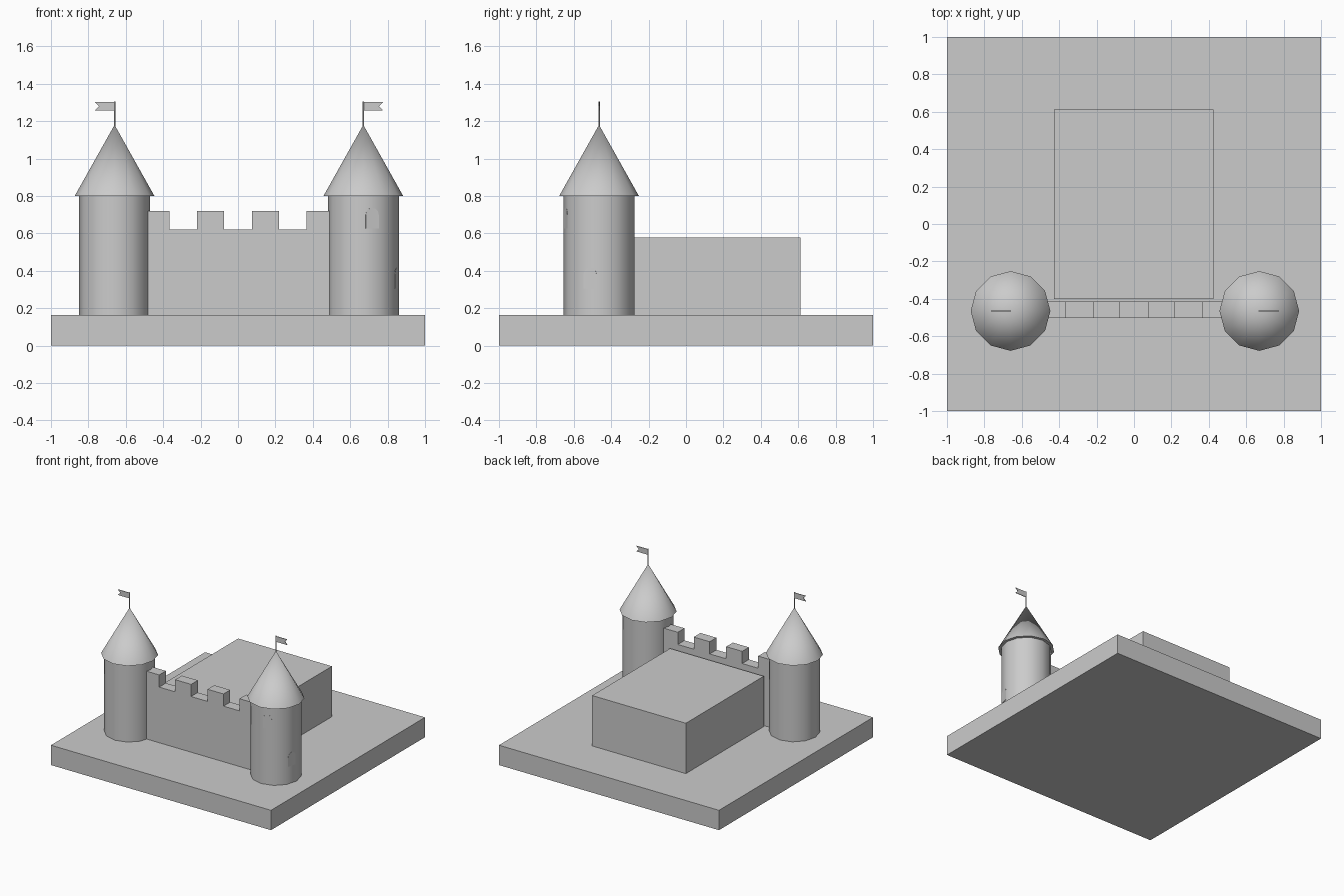
import bpy, bmesh, math
from mathutils import Matrix, Vector

cube = bpy.data.objects.get("Cube")
if cube:
    bpy.data.objects.remove(cube, do_unlink=True)

GREY = (0.6, 0.6, 0.6, 1.0)
stone = bpy.data.materials.new("stone_grey")
stone.use_nodes = True
stone.diffuse_color = GREY
stone.node_tree.nodes["Principled BSDF"].inputs["Base Color"].default_value = GREY

GROUND = 0.163
SIDES = 12
TOWER_Y = -0.465


def finish(name, bm, smooth=None):
    """Turn a bmesh into an object; smooth is an edge angle in degrees."""
    bmesh.ops.recalc_face_normals(bm, faces=bm.faces)
    mesh = bpy.data.meshes.new(name)
    if smooth:
        for f in bm.faces:
            f.smooth = len(f.verts) <= 4
        for e in bm.edges:
            e.smooth = e.calc_face_angle(0) < math.radians(smooth)
    bm.to_mesh(mesh)
    bm.free()
    mesh.materials.append(stone)
    obj = bpy.data.objects.new(name, mesh)
    bpy.context.collection.objects.link(obj)
    return obj


def box(name, x0, x1, y0, y1, z0, z1):
    bm = bmesh.new()
    size = Matrix.Diagonal((x1 - x0, y1 - y0, z1 - z0, 1))
    centre = Matrix.Translation(((x0 + x1) / 2, (y0 + y1) / 2, (z0 + z1) / 2))
    bmesh.ops.create_cube(bm, size=1, matrix=centre @ size)
    return finish(name, bm)


def round_part(name, x, r0, r1, z0, z1, sides=SIDES, smooth=50):
    bm = bmesh.new()
    bmesh.ops.create_cone(bm, cap_ends=True, segments=sides, radius1=r0, radius2=r1,
                          depth=z1 - z0,
                          matrix=Matrix.Translation((x, TOWER_Y, (z0 + z1) / 2)))
    bmesh.ops.remove_doubles(bm, verts=bm.verts, dist=1e-5)
    return finish(name, bm, smooth)


def plate(name, outline, depth, matrix):
    """Extrude an outline in the local xz plane along local y."""
    bm = bmesh.new()
    face = bm.faces.new([bm.verts.new((x, 0, z)) for x, z in outline])
    new = bmesh.ops.extrude_face_region(bm, geom=[face])["geom"]
    bmesh.ops.translate(bm, vec=(0, depth, 0),
                        verts=[v for v in new if isinstance(v, bmesh.types.BMVert)])
    bm.transform(matrix)
    return finish(name, bm)


# Ground slab and main hall
box("base", -1, 1, -1, 1, 0, GROUND)
box("hall", -0.427, 0.425, -0.4, 0.612, GROUND, 0.577)

# Front wall as one crenellated outline
wall = [(-0.51, GROUND), (-0.51, 0.72)]
for a, b in ((-0.365, -0.22), (-0.075, 0.075), (0.22, 0.365)):
    wall += [(a, 0.72), (a, 0.62), (b, 0.62), (b, 0.72)]
wall += [(0.52, 0.72), (0.52, GROUND)]
plate("front_wall", wall, 0.087, Matrix.Translation((0, -0.502, 0)))

# Towers with pointed roofs, poles and swallowtail flags
FLAG = [(0, 1.257), (0.105, 1.257), (0.083, 1.28), (0.105, 1.302), (0, 1.302)]
for side, x, out in (("right", -0.66, -1), ("left", 0.67, 1)):
    round_part(side + "_tower", x, 0.19, 0.19, GROUND, 0.802)
    round_part(side + "_roof", x, 0.213, 0, 0.80, 1.18)
    round_part(side + "_flagpole", x, 0.004, 0.004, 1.16, 1.305, 8)
    plate(side + "_flag", [(px * out, pz) for px, pz in FLAG], 0.005,
          Matrix.Translation((x, TOWER_Y - 0.0025, 0)))

# Narrow arched window plates on the left tower's flat sides
W = 0.036
arch = [(-W, -0.055), (W, -0.055)]
arch += [(W * math.cos(t * math.pi / 6), 0.02 + W * math.sin(t * math.pi / 6))
         for t in range(7)]
apothem = 0.19 * math.cos(math.pi / SIDES)
for name, angle, z in (("front_window", -75, 0.68), ("side_window", -15, 0.36)):
    turn = Matrix.Rotation(math.radians(angle + 90), 4, "Z")
    place = Matrix.Translation((0.67, TOWER_Y, z)) @ turn
    plate(name, arch, 0.004, place @ Matrix.Translation((0, -apothem - 0.002, 0)))
